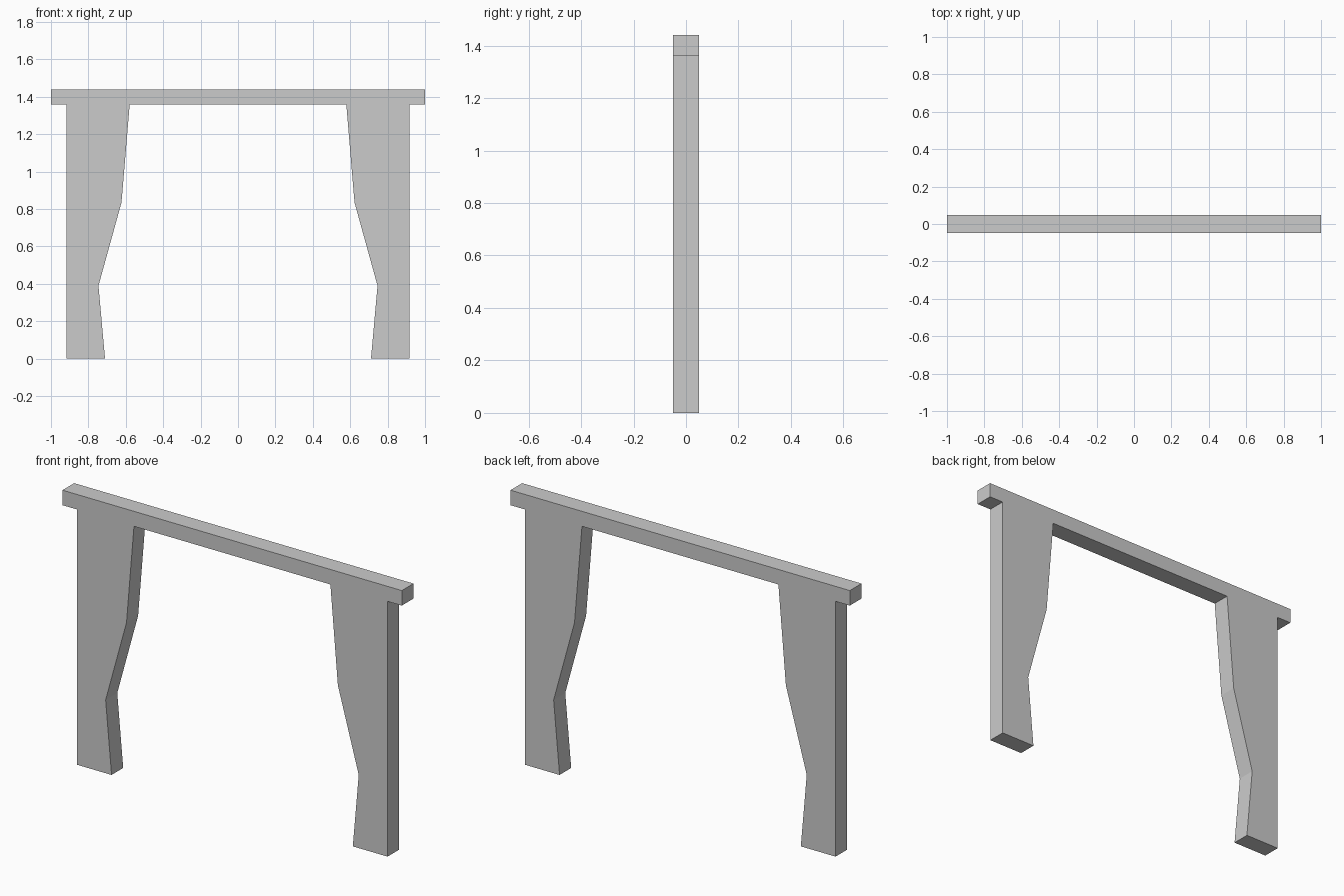
import bpy, bmesh

if "Cube" in bpy.data.objects:
    bpy.data.objects.remove(bpy.data.objects["Cube"])

DEPTH = 0.098


def extruded(name, profile):
    """Extrude an x/z outline through the depth, centred on y = 0."""
    bm = bmesh.new()
    face = bm.faces.new([bm.verts.new((x, -DEPTH / 2, z)) for x, z in profile])
    side = bmesh.ops.extrude_face_region(bm, geom=[face])["geom"]
    moved = [v for v in side if isinstance(v, bmesh.types.BMVert)]
    bmesh.ops.translate(bm, verts=moved, vec=(0, DEPTH, 0))
    bmesh.ops.recalc_face_normals(bm, faces=bm.faces)
    mesh = bpy.data.meshes.new(name)
    bm.to_mesh(mesh)
    bm.free()
    obj = bpy.data.objects.new(name, mesh)
    bpy.context.collection.objects.link(obj)
    return obj


# Top beam
extruded("top_beam", [(-1, 1.36), (1, 1.36), (1, 1.44), (-1, 1.44)])

# Side posts: straight outside, shaped inside edge
post = [(0.711, 0), (0.916, 0), (0.916, 1.36),
        (0.579, 1.36), (0.623, 0.835), (0.746, 0.39)]
for name, s in (("right_post", 1), ("left_post", -1)):
    extruded(name, [(s * x, z) for x, z in post])
